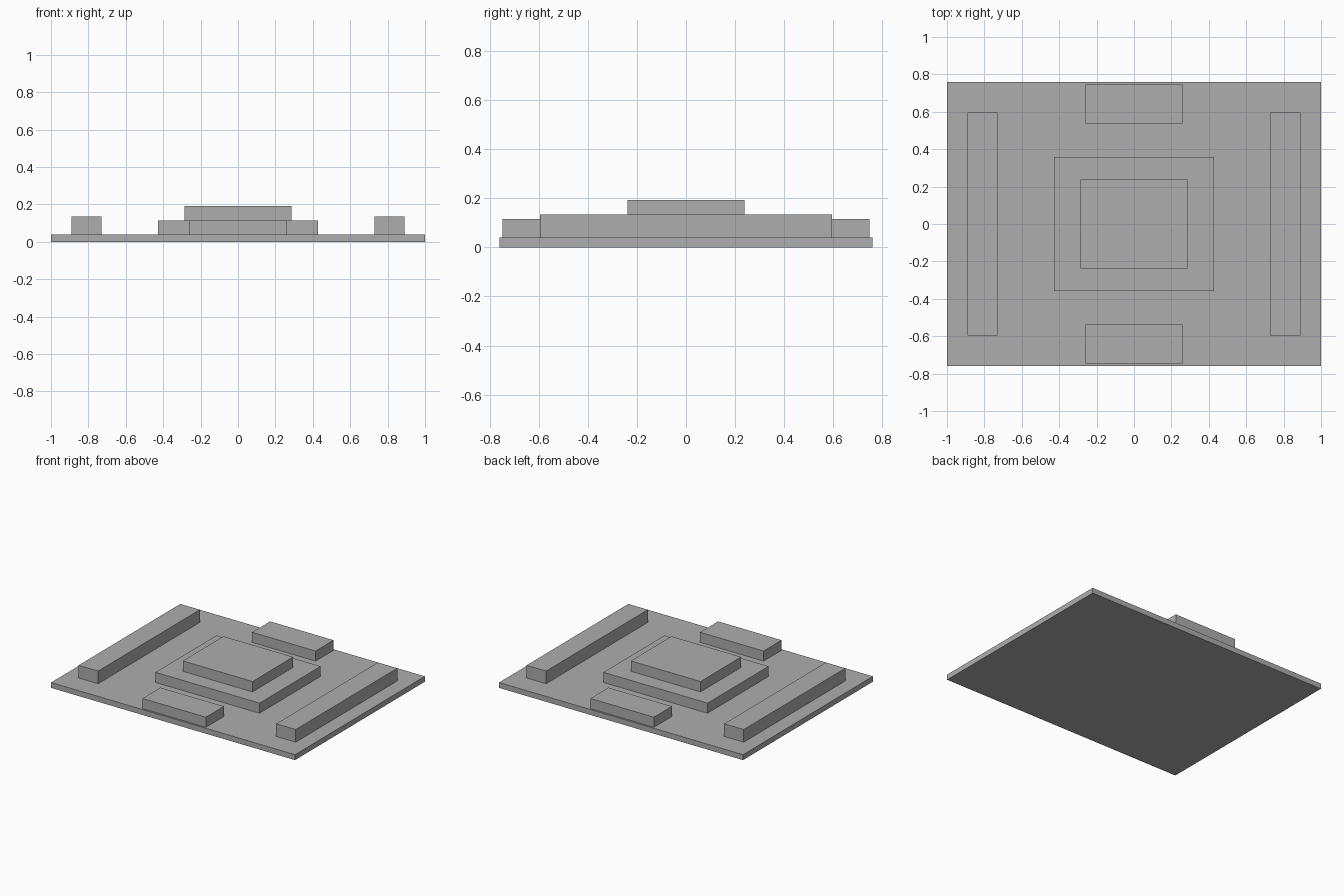
import bpy
import bmesh
from mathutils import Matrix, Vector

cube = bpy.data.objects.get("Cube")
if cube:
    bpy.data.objects.remove(cube, do_unlink=True)

# Single flat grey
GREY = (0.42, 0.42, 0.42, 1.0)
grey = bpy.data.materials.new("plain_grey")
grey.use_nodes = True
grey.diffuse_color = GREY
grey.node_tree.nodes["Principled BSDF"].inputs["Base Color"].default_value = GREY


def block(name, size_x, size_y, bottom, top, x=0.0, y=0.0):
    """Box with a given footprint, spanning bottom to top."""
    bm = bmesh.new()
    place = Matrix.Translation((x, y, (bottom + top) / 2))
    scale = Matrix.Diagonal(Vector((size_x, size_y, top - bottom, 1)))
    bmesh.ops.create_cube(bm, size=1, matrix=place @ scale)
    mesh = bpy.data.meshes.new(name)
    bm.to_mesh(mesh)
    bm.free()
    mesh.materials.append(grey)
    obj = bpy.data.objects.new(name, mesh)
    bpy.context.collection.objects.link(obj)
    return obj


BASE_TOP = 0.04
STEP_TOP = 0.115

# Ground slab and the stepped centre
block("base_slab", 2.0, 1.52, 0, BASE_TOP)
block("lower_step", 0.854, 0.714, BASE_TOP, STEP_TOP)
block("upper_step", 0.572, 0.476, STEP_TOP, 0.192)

# Long bars on both sides
for name, side in (("left_bar", 1), ("right_bar", -1)):
    block(name, 0.16, 1.19, BASE_TOP, 0.134, x=side * 0.81)

# Short blocks at the front and back edges
for name, side in (("front_block", -1), ("back_block", 1)):
    block(name, 0.52, 0.21, BASE_TOP, STEP_TOP, y=side * 0.642)
